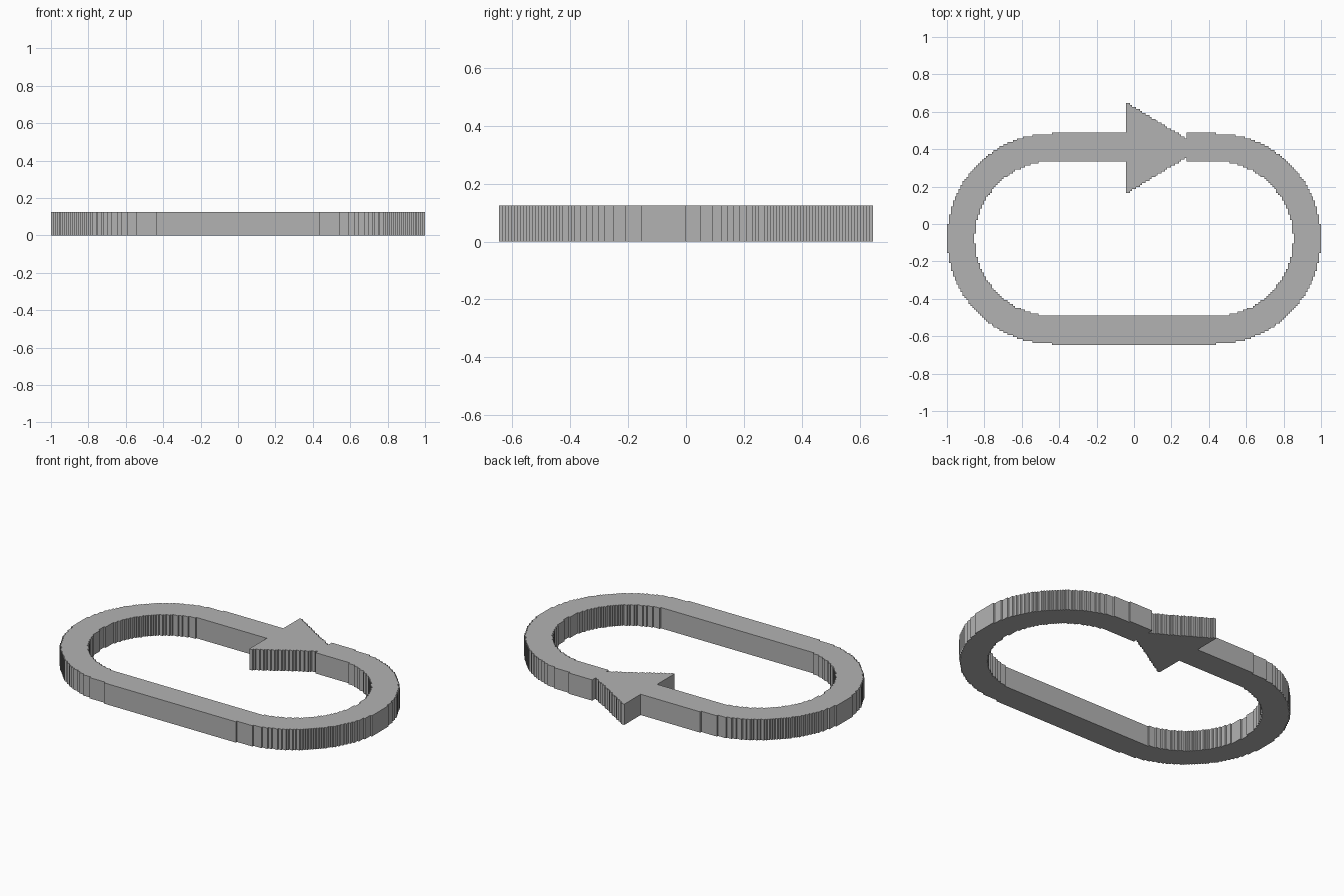
import bpy
import bmesh
import math

cube = bpy.data.objects.get("Cube")
if cube:
    bpy.data.objects.remove(cube, do_unlink=True)

# All sizes are counted in square cells of the stepped outline
CELL = 1 / 96
HEIGHT = 12 * CELL
RADIUS, INNER = 54, 39.6          # outer and inner bend radius
BEND_X, MID_Y = 42, -8            # bend centres
ARROW_X0, ARROW_X1 = -4, 27       # arrow base and blunt tip
ARROW_Y, ARROW_HALF, SLOPE = 39, 23.4, 0.6

grey = bpy.data.materials.new("plain_grey")
grey.use_nodes = True
grey.diffuse_color = (0.45, 0.45, 0.45, 1)
grey.node_tree.nodes["Principled BSDF"].inputs["Base Color"].default_value = grey.diffuse_color


def in_band(i, j):
    """Stadium ring, open where the arrow head sits."""
    x = i + 0.5
    if j > MID_Y and ARROW_X0 <= i < ARROW_X1:
        return False
    reach = math.hypot(max(abs(x) - BEND_X, 0), j - MID_Y)
    return INNER <= reach <= RADIUS


def in_arrow(i, j):
    """Triangle pointing to +x, cut off at its tip."""
    if not ARROW_X0 <= i < ARROW_X1:
        return False
    half = ARROW_HALF - SLOPE * (i + 0.5 - ARROW_X0)
    return abs(j + 0.5 - ARROW_Y) <= half


def stepped_slab(name, inside):
    """Fill the cells inside a shape, merge them and extrude upward."""
    bm = bmesh.new()
    verts = {}

    def corner(i, j):
        if (i, j) not in verts:
            verts[i, j] = bm.verts.new((i * CELL, j * CELL, 0))
        return verts[i, j]

    for i in range(-96, 96):
        for j in range(-62, 62):
            if inside(i, j):
                bm.faces.new([corner(i, j), corner(i + 1, j),
                              corner(i + 1, j + 1), corner(i, j + 1)])
    bmesh.ops.dissolve_limit(bm, angle_limit=0.01, verts=bm.verts[:], edges=bm.edges[:])
    top = bmesh.ops.extrude_face_region(bm, geom=bm.faces[:], use_keep_orig=True)
    moved = [g for g in top["geom"] if isinstance(g, bmesh.types.BMVert)]
    bmesh.ops.translate(bm, verts=moved, vec=(0, 0, HEIGHT))
    bmesh.ops.recalc_face_normals(bm, faces=bm.faces[:])

    mesh = bpy.data.meshes.new(name)
    bm.to_mesh(mesh)
    bm.free()
    mesh.materials.append(grey)
    obj = bpy.data.objects.new(name, mesh)
    bpy.context.collection.objects.link(obj)
    return obj


stepped_slab("loop_band", in_band)
stepped_slab("arrow_head", in_arrow)
